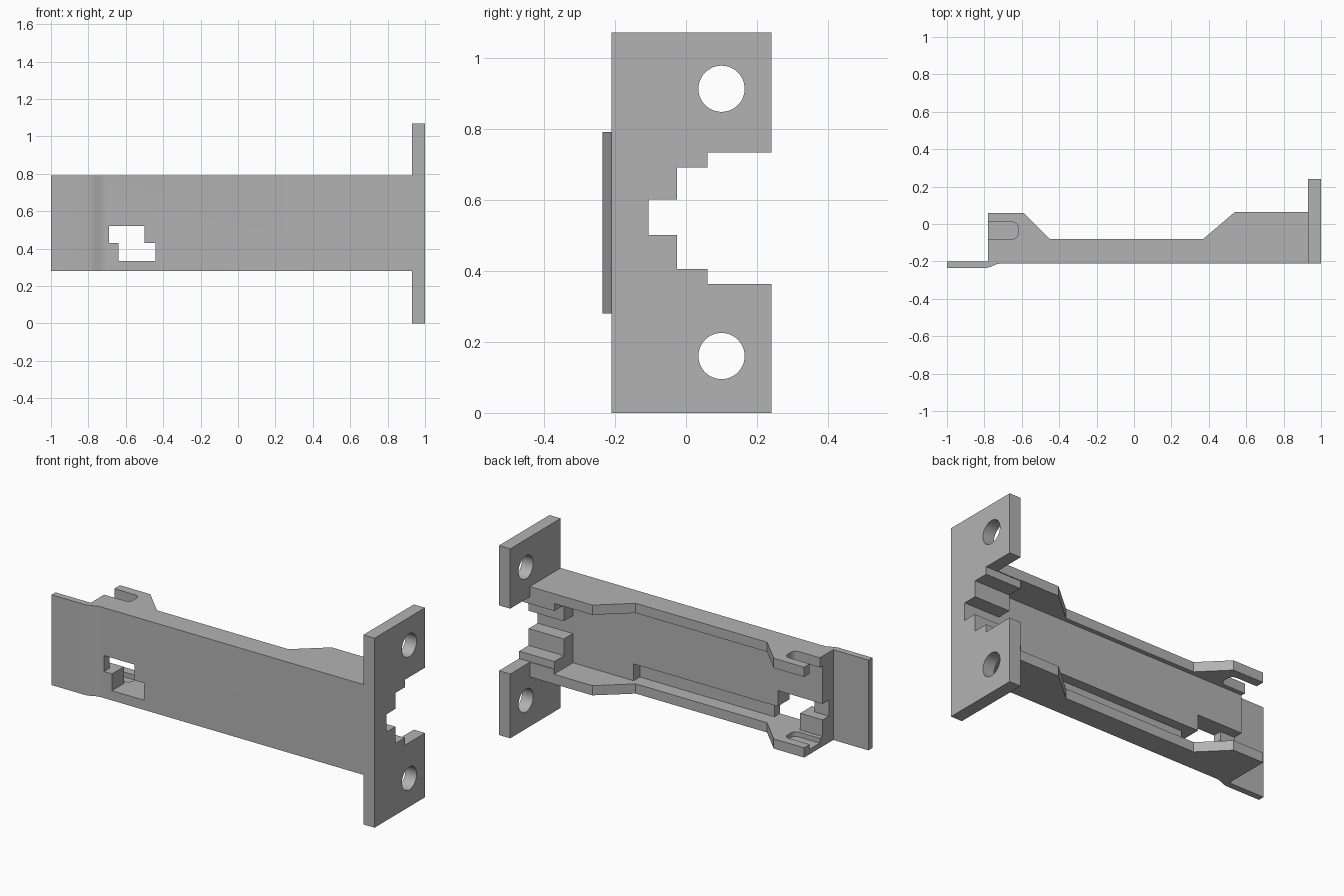
import bpy, bmesh, math
from mathutils import Vector

cube = bpy.data.objects.get("Cube")
if cube:
    bpy.data.objects.remove(cube, do_unlink=True)

grey = bpy.data.materials.new("mid_grey")
grey.use_nodes = True
grey.diffuse_color = (0.45, 0.45, 0.45, 1)
grey.node_tree.nodes["Principled BSDF"].inputs["Base Color"].default_value = grey.diffuse_color


def prism(name, points, axis, low, high):
    """Extrude a flat outline along x (outline in y, z) or z (outline in x, y)."""
    bm = bmesh.new()
    place = (lambda p: (low, *p)) if axis == "x" else (lambda p: (*p, low))
    face = bm.faces.new([bm.verts.new(place(p)) for p in points])
    step = Vector((high - low, 0, 0)) if axis == "x" else Vector((0, 0, high - low))
    top = bmesh.ops.extrude_face_region(bm, geom=[face])
    moved = [v for v in top["geom"] if isinstance(v, bmesh.types.BMVert)]
    bmesh.ops.translate(bm, verts=moved, vec=step)
    bmesh.ops.recalc_face_normals(bm, faces=bm.faces)
    mesh = bpy.data.meshes.new(name)
    bm.to_mesh(mesh)
    bm.free()
    mesh.materials.append(grey)
    obj = bpy.data.objects.new(name, mesh)
    bpy.context.collection.objects.link(obj)
    return obj


def box(name, x, y, z):
    return prism(name, [(x[0], y[0]), (x[1], y[0]), (x[1], y[1]), (x[0], y[1])], "z", *z)


def combine(target, tool, operation="DIFFERENCE"):
    bpy.context.view_layer.objects.active = target
    mod = target.modifiers.new("cut", "BOOLEAN")
    mod.operation, mod.solver, mod.object = operation, "EXACT", tool
    bpy.ops.object.modifier_apply(modifier=mod.name)
    bpy.data.objects.remove(tool, do_unlink=True)


def arc(cx, cy, r, start, end, n):
    angles = [math.radians(start + (end - start) * i / n) for i in range(n + 1)]
    return [(cx + r * math.cos(a), cy + r * math.sin(a)) for a in angles]


# Arm: side outline with front lip and raised wall ends
bracket = prism("bracket_arm", [
    (-1, -0.235), (-0.79, -0.235), (-0.765, -0.229), (-0.735, -0.215), (-0.71, -0.21),
    (0.95, -0.21), (0.95, 0.065), (0.54, 0.065), (0.37, -0.08), (-0.45, -0.08),
    (-0.59, 0.06), (-0.78, 0.06), (-0.78, -0.2), (-1, -0.2)], "z", 0.28, 0.79)

# Channel between the two side walls
combine(bracket, box("channel", (-0.9, 0.78), (-0.105, 0.5), (0.335, 0.735)))

# End flange
combine(bracket, box("flange", (0.93, 1), (-0.21, 0.24), (0, 1.07)), "UNION")

# Stepped opening through flange and end block
for y, z in ((0.06, (0.363, 0.732)), (-0.025, (0.405, 0.69)), (-0.105, (0.5, 0.6))):
    combine(bracket, box("step", (0.7, 1.1), (y, 0.5), z))

# Mounting holes
for z in (0.16, 0.912):
    combine(bracket, prism("bolt_hole", arc(0.1, z, 0.065, 0, 352.5, 47), "x", 0.8, 1.1))

# Offset latch window, with its shallow grooves in the channel floor
combine(bracket, box("window_upper", (-0.69, -0.5), (-0.4, -0.05), (0.43, 0.52)))
combine(bracket, box("window_lower", (-0.64, -0.44), (-0.4, -0.05), (0.335, 0.431)))
combine(bracket, box("long_groove", (-0.5, 0.4), (-0.16, -0.09), (0.335, 0.43)))
combine(bracket, box("end_groove", (-0.9, -0.68), (-0.16, -0.09), (0.43, 0.52)))

# Open slots in the wall tips: through the top wall, a pocket in the bottom wall
slot = [(-0.9, -0.08)] + arc(-0.65, -0.05, 0.03, -90, 0, 6) + arc(-0.65, -0.02, 0.03, 0, 90, 6) + [(-0.9, 0.01)]
for low, high in ((0.7, 0.9), (0.308, 0.4)):
    combine(bracket, prism("slot", slot, "z", low, high))

bracket.name = "mounting_bracket"
bpy.ops.object.select_all(action="DESELECT")
bracket.select_set(True)
bpy.context.view_layer.objects.active = bracket
bpy.ops.object.shade_smooth_by_angle(angle=math.radians(28))
